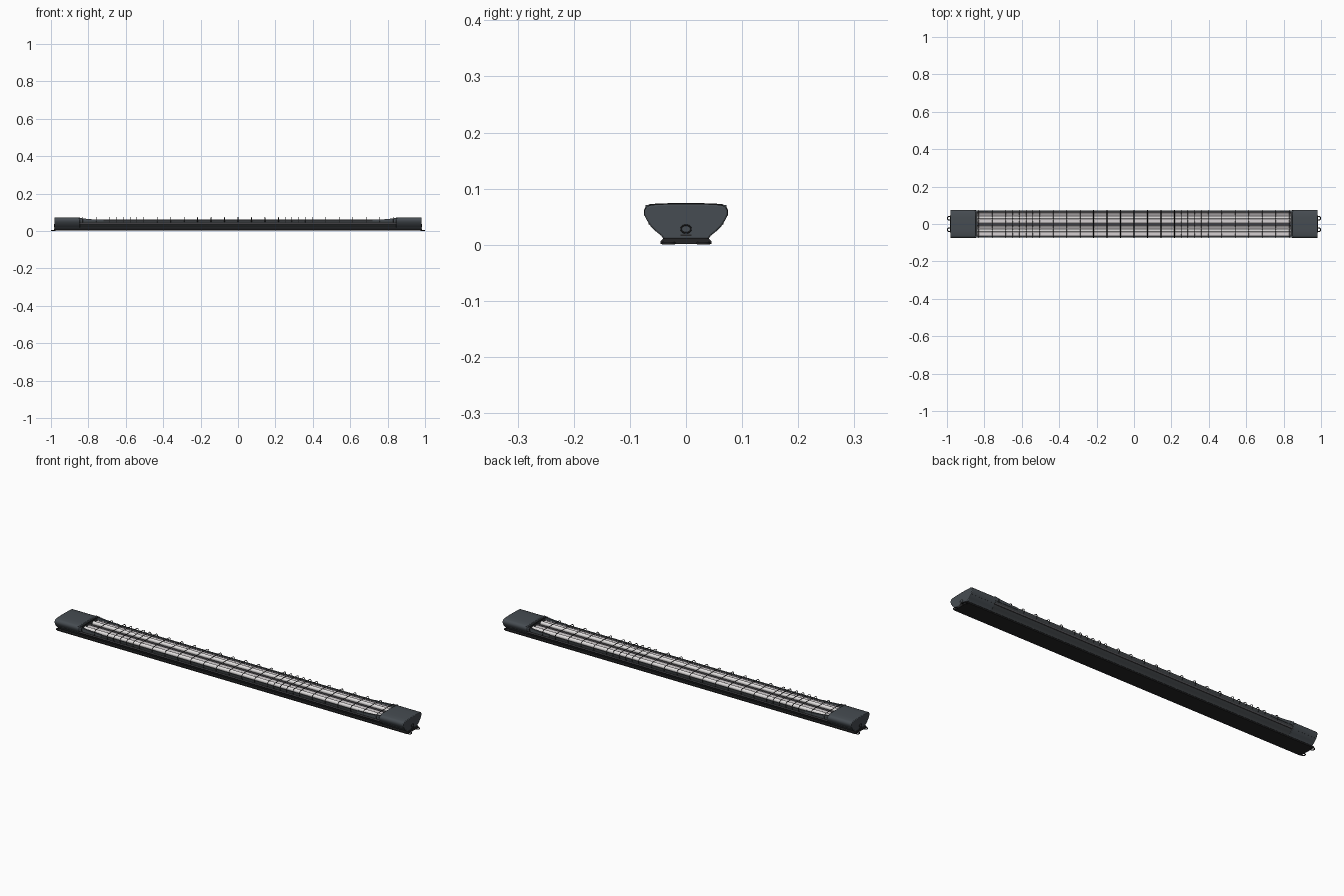
import bpy, bmesh, math

if "Cube" in bpy.data.objects:
    bpy.data.objects.remove(bpy.data.objects["Cube"])


def material(name, rgb):
    m = bpy.data.materials.new(name)
    m.diffuse_color = (*rgb, 1)
    m.use_nodes = True
    m.node_tree.nodes["Principled BSDF"].inputs["Base Color"].default_value = m.diffuse_color
    return m


SLATE = material("slate plastic", (0.062, 0.073, 0.084))
DARK = material("dark housing", (0.05, 0.056, 0.061))
BLACK = material("black metal", (0.018, 0.018, 0.019))
SILVER = material("reflector silver", (0.55, 0.52, 0.53))
GLASS = material("pale tube", (0.75, 0.73, 0.73))
MAUVE = material("inner grey", (0.09, 0.085, 0.095))


def prism(name, pts, a, b, mat, axis="x", bevel=0.0):
    """Extrude a closed (y, z) profile along x, or an (x, z) profile along y."""
    bm = bmesh.new()
    place = (lambda p, t: (t, p[0], p[1])) if axis == "x" else (lambda p, t: (p[0], t, p[1]))
    r0 = [bm.verts.new(place(p, a)) for p in pts]
    r1 = [bm.verts.new(place(p, b)) for p in pts]
    n = len(pts)
    bm.faces.new(r0)
    bm.faces.new(r1)
    for i in range(n):
        bm.faces.new((r0[i], r0[(i + 1) % n], r1[(i + 1) % n], r1[i]))
    bmesh.ops.recalc_face_normals(bm, faces=bm.faces)
    me = bpy.data.meshes.new(name)
    bm.to_mesh(me)
    bm.free()
    ob = bpy.data.objects.new(name, me)
    bpy.context.collection.objects.link(ob)
    me.materials.append(mat)
    if bevel:
        m = ob.modifiers.new("soft edges", "BEVEL")
        m.width, m.segments, m.limit_method = bevel, 2, "ANGLE"
        m.angle_limit = math.radians(50)
    bpy.context.view_layer.objects.active = ob
    ob.select_set(True)
    bpy.ops.object.shade_smooth_by_angle(angle=math.radians(40))
    ob.select_set(False)
    return ob


def mirrored(half):
    """Close a right-hand (y >= 0) outline with its mirror image."""
    return half + [(-y, z) for y, z in reversed(half) if y > 1e-6]


def wire(name, pts, r, mat, cyclic=False):
    cu = bpy.data.curves.new(name, "CURVE")
    cu.dimensions = "3D"
    cu.bevel_depth, cu.bevel_resolution = r, 2
    cu.use_fill_caps = True
    sp = cu.splines.new("POLY")
    sp.points.add(len(pts) - 1)
    for p, c in zip(sp.points, pts):
        p.co = (*c, 1)
    sp.use_cyclic_u = cyclic
    cu.materials.append(mat)
    ob = bpy.data.objects.new(name, cu)
    bpy.context.collection.objects.link(ob)


# Base rail and flared open housing
prism("base_rail", mirrored([(0.045, 0.001), (0.045, 0.007), (0.041, 0.011), (0.036, 0.012)]),
      -0.985, 0.985, BLACK)
side = [(0.039, 0.008), (0.043, 0.016), (0.052, 0.024), (0.061, 0.033),
        (0.068, 0.043), (0.0715, 0.052), (0.0715, 0.059)]
prism("housing", mirrored(side + [(0.0675, 0.060), (0.066, 0.037)]), -0.975, 0.975, DARK)

# Inner tray, centre ridge, twin curved reflectors and tubes
prism("inner_tray", mirrored([(0.067, 0.036), (0.067, 0.054), (0.062, 0.054), (0.06, 0.038)]),
      -0.85, 0.85, MAUVE)
prism("centre_ridge", mirrored([(0.008, 0.037), (0.006, 0.056)]), -0.85, 0.85, MAUVE)
for s, tag in ((1, "back"), (-1, "front")):
    arc = [(s * 0.0345 - 0.0285 * math.cos(math.pi * i / 12),
            0.055 - 0.015 * math.sin(math.pi * i / 12)) for i in range(13)]
    prism(tag + "_reflector", arc + [(arc[-1][0], 0.036), (arc[0][0], 0.036)], -0.845, 0.845, SILVER)
    ring = [(s * 0.0345 + 0.009 * math.cos(math.tau * i / 20),
             0.050 + 0.009 * math.sin(math.tau * i / 20)) for i in range(20)]
    prism(tag + "_tube", ring, -0.85, 0.85, GLASS)

# End caps with tapering arms, mounting tabs and cable gland
cap = [(0.040, 0.010), (0.044, 0.016), (0.054, 0.024), (0.063, 0.033), (0.070, 0.044),
       (0.0745, 0.054), (0.074, 0.061), (0.070, 0.068), (0.062, 0.071), (0.035, 0.0725), (0, 0.073)]
for s, tag in ((-1, "left"), (1, "right")):
    prism(tag + "_end_cap", mirrored(cap), s * 0.845, s * 0.982, SLATE, bevel=0.003)
    arm = [(0.85, 0.05), (0.85, 0.0705), (0.83, 0.067), (0.80, 0.0635), (0.76, 0.061),
           (0.72, 0.060), (0.72, 0.05)]
    for t in (-1, 1):
        prism(tag + "_cap_arm", [(s * x, z) for x, z in arm], t * 0.064, t * 0.0725, SLATE, "y")
        # slotted mounting eyelet
        wire(tag + "_mount_eyelet",
             [(s * (0.988 + 0.0095 * math.cos(a)), t * 0.031 + 0.010 * math.sin(a), 0.0027)
              for a in (math.tau * i / 16 for i in range(16))], 0.0025, BLACK, True)
    wire(tag + "_gland_ring",
         [(s * 0.982, 0.009 * math.cos(a), 0.028 + 0.007 * math.sin(a))
          for a in (math.tau * i / 20 for i in range(20))], 0.0013, BLACK, True)
    prism(tag + "_gland_slot", mirrored([(0.010, 0.0155), (0.010, 0.0185)]),
          s * 0.98, s * 0.984, BLACK)
    prism(tag + "_recess_lip", mirrored([(0.064, 0.05), (0.064, 0.062)]), s * 0.838, s * 0.846, DARK)

# Wire guard: regular bars, doubled in two groups
steps = ([-11.5, -10.5] + [-9.5 + 0.5 * i for i in range(6)] + list(range(-6, 3)) +
         [3 + 0.5 * i for i in range(6)] + [6.5 + i for i in range(6)])
hoop = [(0.069, 0.047), (0.0735, 0.054), (0.0735, 0.061), (0.070, 0.068), (0.064, 0.0712), (0.03, 0.0725)]
for k in steps:
    path = hoop + [(-y, z) for y, z in reversed(hoop)]
    wire("guard_bar", [(k * 0.0721, y, z) for y, z in path], 0.0016, BLACK)
